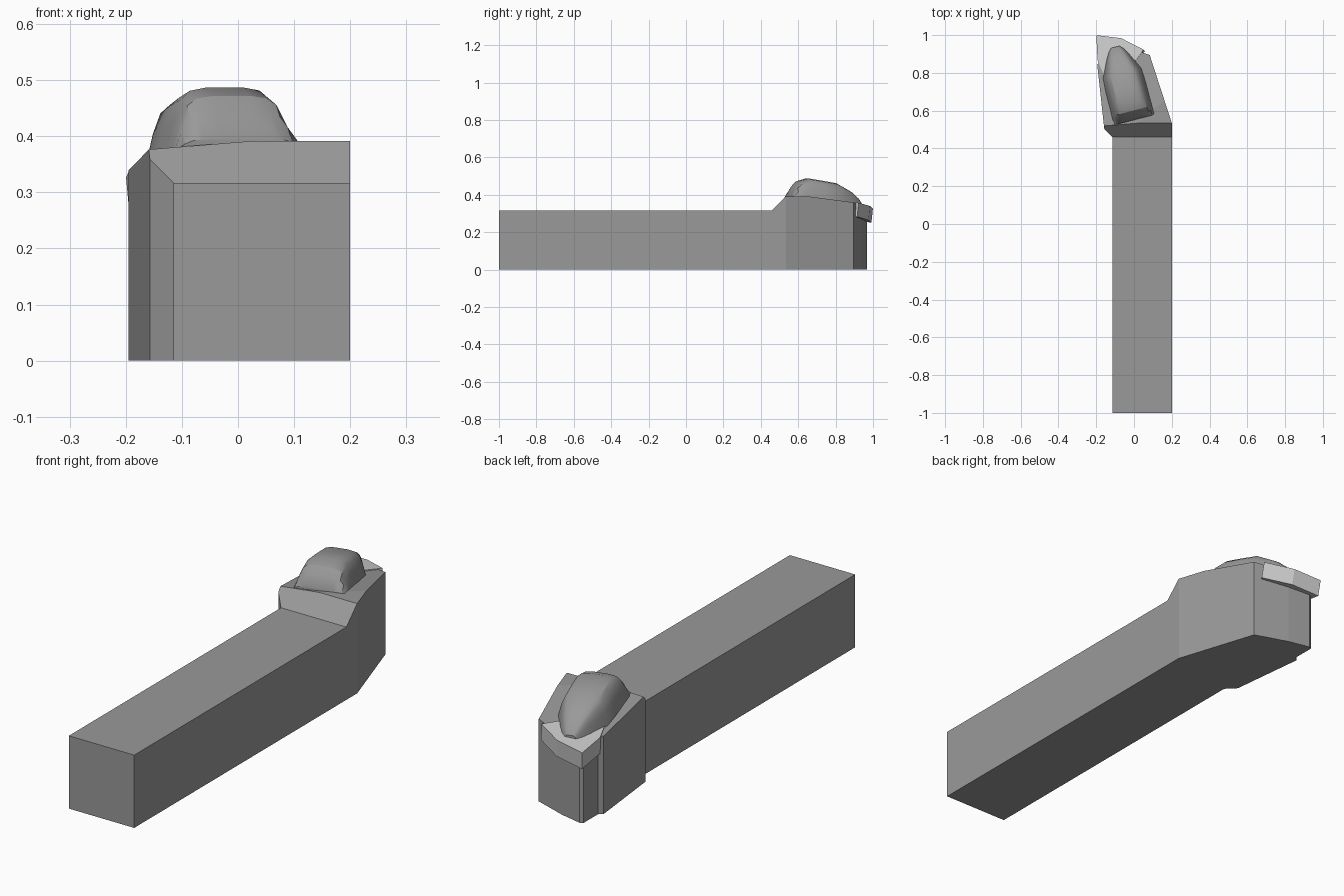
import bpy, bmesh, math
from mathutils import Vector

if "Cube" in bpy.data.objects:
    bpy.data.objects.remove(bpy.data.objects["Cube"])

# sloped seat plane that falls towards the cutting tip
SEAT = Vector((0.01, 0.535, 0.39))
NORMAL = Vector((-0.09, 0.105, 1)).normalized()


def seat_z(x, y):
    return 0.39 + 0.09 * (x - 0.01) - 0.105 * (y - 0.535)


def material(name, value):
    mat = bpy.data.materials.new(name)
    mat.diffuse_color = (value, value, value, 1)
    mat.use_nodes = True
    mat.node_tree.nodes["Principled BSDF"].inputs["Base Color"].default_value = mat.diffuse_color
    return mat


dark = material("dark_steel", 0.32)
light = material("light_metal", 0.85)


def finish(name, bm, mat):
    bmesh.ops.recalc_face_normals(bm, faces=bm.faces)
    mesh = bpy.data.meshes.new(name)
    bm.to_mesh(mesh)
    bm.free()
    mesh.materials.append(mat)
    obj = bpy.data.objects.new(name, mesh)
    bpy.context.collection.objects.link(obj)
    return obj


def prism(points, offset):
    bm = bmesh.new()
    low = [bm.verts.new(p) for p in points]
    high = [bm.verts.new(Vector(p) + Vector(offset)) for p in points]
    bm.faces.new(low[::-1])
    bm.faces.new(high)
    for i in range(len(points)):
        j = (i + 1) % len(points)
        bm.faces.new((low[i], low[j], high[j], high[i]))
    return bm


def slice_off(bm, co, no):
    cut = bmesh.ops.bisect_plane(bm, geom=bm.verts[:] + bm.edges[:] + bm.faces[:],
                                 plane_co=co, plane_no=no, clear_outer=True)
    edges = [e for e in cut["geom_cut"] if isinstance(e, bmesh.types.BMEdge)]
    bmesh.ops.holes_fill(bm, edges=edges, sides=0)


# shank
bm = prism([(-0.115, -1, 0), (0.2, -1, 0), (0.2, 0.46, 0), (-0.115, 0.46, 0)],
           (0, 0, 0.317))
finish("shank", bm, dark)

# head: plan outline, then ramp and sloped seat cut from the top
outline = [(-0.115, 0.46), (0.2, 0.46), (0.2, 0.535), (0.083, 0.895), (-0.065, 0.945),
           (-0.165, 0.967), (-0.178, 0.96), (-0.178, 0.86), (-0.195, 0.845),
           (-0.157, 0.502)]
bm = prism([(x, y, 0) for x, y in outline], (0, 0, 0.391))
slice_off(bm, (0, 0.46, 0.317), (0, -1, 1))
slice_off(bm, SEAT, NORMAL)
finish("head", bm, dark)

# six-sided cutting insert with three sharp corners
pts = []
for i in range(6):
    a = math.radians(133 - 60 * i)
    r = 0.151 if i % 2 == 0 else 0.099
    x, y = -0.0965 + r * math.cos(a), 0.889 + r * math.sin(a)
    pts.append((x, y, seat_z(x, y) + 0.004))
finish("cutting_insert", prism(pts, -0.076 * NORMAL), light)

# clamp: domed bar lofted along its tilted axis (distance, half width, crest height)
stations = [(-0.004, 0.113, 0.395), (0.022, 0.112, 0.445), (0.045, 0.111, 0.472),
            (0.095, 0.11, 0.487), (0.17, 0.11, 0.475), (0.25, 0.106, 0.461),
            (0.335, 0.066, 0.415), (0.375, 0.044, 0.38), (0.395, 0.026, 0.352)]
half = [(1, 0), (0.87, 0.5), (0.74, 0.82), (0.58, 0.95), (0.3, 1)]
section = half + [(-w, h) for w, h in reversed(half)]
u, v = Vector((-0.25, 0.968)), Vector((0.968, 0.25))
bm = bmesh.new()
rings = []
for d, width, crest in stations:
    ring = []
    for w, h in section:
        p = Vector((0, 0.555)) + u * d + v * (w * width)
        base = min(0.39, seat_z(p.x, p.y)) - 0.004
        ring.append(bm.verts.new((p.x, p.y, base + h * max(crest - base, 0.006))))
    rings.append(ring)
n = len(section)
for a, b in zip(rings, rings[1:]):
    for i in range(n):
        j = (i + 1) % n
        bm.faces.new((a[i], a[j], b[j], b[i]))
bm.faces.new(rings[0])
bm.faces.new(rings[-1])
clamp = finish("clamp", bm, dark)
bpy.context.view_layer.objects.active = clamp
clamp.select_set(True)
bpy.ops.object.shade_smooth_by_angle(angle=math.radians(30))
